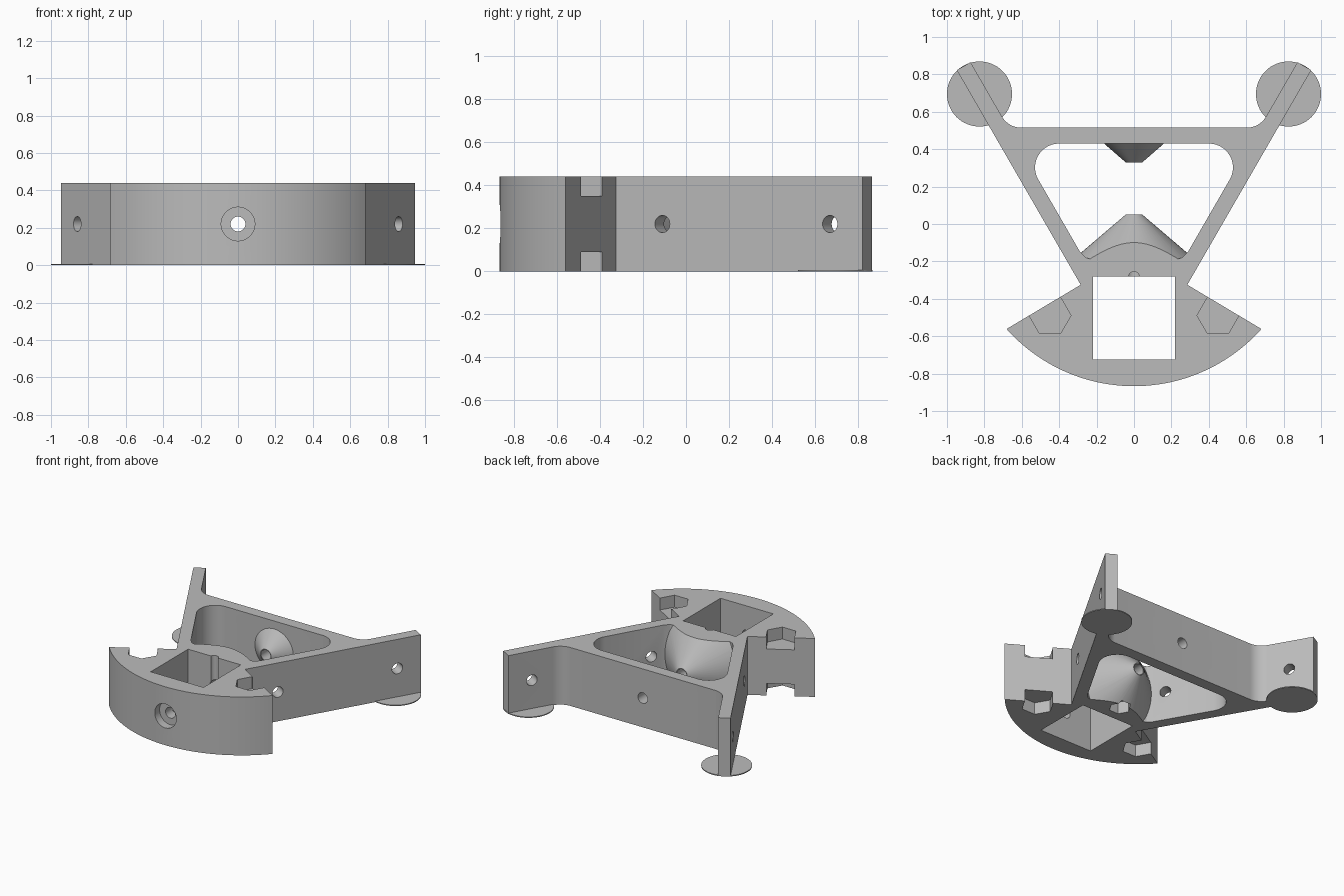
import bpy, bmesh, math
from mathutils import Vector, Matrix

if "Cube" in bpy.data.objects:
    bpy.data.objects.remove(bpy.data.objects["Cube"], do_unlink=True)

HEIGHT = 0.44
MID = HEIGHT / 2
ARM = Vector((0.5, math.sqrt(0.75)))       # direction of the right-hand arm
OUT = Vector((ARM.y, -ARM.x))              # outward normal of that arm
NOTCH = Vector((0.285, -0.325))            # where arm meets sector
WALL = 0.085
INNER = NOTCH - OUT * WALL

grey = bpy.data.materials.new("plain_grey")
grey.use_nodes = True
grey.diffuse_color = (0.5, 0.5, 0.5, 1)
grey.node_tree.nodes["Principled BSDF"].inputs["Base Color"].default_value = (0.5, 0.5, 0.5, 1)


def make_object(name, bm):
    bmesh.ops.recalc_face_normals(bm, faces=bm.faces)
    mesh = bpy.data.meshes.new(name)
    bm.to_mesh(mesh)
    bm.free()
    mesh.materials.append(grey)
    obj = bpy.data.objects.new(name, mesh)
    bpy.context.collection.objects.link(obj)
    return obj


def prism(name, points, z0, z1):
    bm = bmesh.new()
    face = bm.faces.new([bm.verts.new((p[0], p[1], z0)) for p in points])
    ext = bmesh.ops.extrude_face_region(bm, geom=[face])
    top = [v for v in ext["geom"] if isinstance(v, bmesh.types.BMVert)]
    bmesh.ops.translate(bm, verts=top, vec=(0, 0, z1 - z0))
    return make_object(name, bm)


def rod(name, start, end, r1, r2=None, sides=48):
    start, end = Vector(start), Vector(end)
    axis = end - start
    turn = axis.to_track_quat("Z", "Y").to_matrix().to_4x4()
    bm = bmesh.new()
    bmesh.ops.create_cone(bm, cap_ends=True, segments=sides, radius1=r1,
                          radius2=r1 if r2 is None else r2, depth=axis.length,
                          matrix=Matrix.Translation((start + end) / 2) @ turn)
    return make_object(name, bm)


def cut(target, cutter):
    mod = target.modifiers.new("cut", "BOOLEAN")
    mod.operation, mod.solver, mod.object = "DIFFERENCE", "EXACT", cutter
    bpy.context.view_layer.update()
    graph = bpy.context.evaluated_depsgraph_get()
    mesh = bpy.data.meshes.new_from_object(target.evaluated_get(graph))
    target.modifiers.clear()
    target.data = mesh
    bpy.data.objects.remove(cutter, do_unlink=True)


def arc(centre, radius, a0, a1, steps):
    angles = [math.radians(a0 + (a1 - a0) * i / steps) for i in range(steps + 1)]
    return [Vector((centre[0] + radius * math.cos(a), centre[1] + radius * math.sin(a)))
            for a in angles]


def mirrored(half):
    return half + [Vector((-p.x, p.y)) for p in reversed(half) if abs(p.x) > 1e-5]


def hexagon(x, y, radius):
    return arc((x, y), radius, 0, 300, 5)


def on_inner(y):
    return INNER + ARM * ((y - INNER.y) / ARM.y)


# Frame: curved sector, two arms and the cross wall between them
BACK, FRONT_R, FRONT_C = 0.515, 0.912, 0.045
edge = math.degrees(math.atan2(-0.56 - FRONT_C, 0.68))
tip = NOTCH + ARM * 1.325
corner = on_inner(BACK)
bend = 0.12
half = arc((0, FRONT_C), FRONT_R, -90, edge, 24)
half += [NOTCH, tip, tip - OUT * WALL]
half += arc((corner.x - bend * math.tan(math.radians(30)), BACK + bend), bend, -30, -90, 10)
frame = prism("frame", mirrored(half), 0, HEIGHT)

# Rounded triangular opening, leaving a cone on each end wall
inner_back, round_r = 0.43, 0.128
corner = on_inner(inner_back)
centre = (corner.x - round_r * math.sqrt(3), inner_back - round_r)
half = [Vector((0.225, -0.19)), Vector((0.26, -0.178)), on_inner(-0.15)]
half += arc(centre, round_r, -30, 90, 16)
opening = prism("opening", mirrored(half), -0.1, HEIGHT + 0.1)
cut(opening, rod("front_cone", (0, -0.3, MID), (0, 0.05, MID), 0.455, 0.045, 64))
cut(opening, rod("back_cone", (0, 0.45, MID), (0, 0.33, MID), 0.183, 0.045, 64))
cut(frame, opening)

# Square well in the sector
well = [(-0.22, -0.725), (0.22, -0.725), (0.22, -0.28), (-0.22, -0.28)]
cut(frame, prism("well", well, -0.1, HEIGHT + 0.1))

# Bolt hole along the middle, with a counterbore at the front
cut(frame, rod("bolt_hole", (0, -1, MID), (0, 0.7, MID), 0.04, sides=32))
cut(frame, rod("counterbore", (0, -1, MID), (0, -0.805, MID), 0.09))

# Nut pocket underneath and a small groove in the well wall
cut(frame, prism("nut_pocket", hexagon(0, -0.15, 0.075), -0.1, 0.09))
cut(frame, rod("groove", (0, -0.285, MID), (0, -0.285, HEIGHT + 0.1), 0.03, sides=24))

# Hexagonal notches, arm holes and thin round feet on both sides
for side, label in ((1, "left"), (-1, "right")):
    for z0, z1 in ((-0.1, 0.09), (0.35, HEIGHT + 0.1)):
        cut(frame, prism("notch", hexagon(side * 0.449, -0.489, 0.112), z0, z1))
    for y in (-0.11, 0.67):
        p = NOTCH + ARM * ((y - NOTCH.y) / ARM.y)
        a, b = p + OUT * 0.05, p - OUT * (WALL + 0.04)
        cut(frame, rod("arm_hole", (side * a.x, a.y, MID), (side * b.x, b.y, MID), 0.04, sides=32))
    rod(label + "_foot", (side * 0.826, 0.695, 0), (side * 0.826, 0.695, 0.007), 0.174, sides=64)

# Smooth curved walls, crisp edges
for obj in bpy.context.collection.objects:
    if obj.type == "MESH" and (obj.name == "frame" or obj.name.endswith("_foot")):
        bpy.ops.object.select_all(action="DESELECT")
        obj.select_set(True)
        bpy.context.view_layer.objects.active = obj
        bpy.ops.object.shade_smooth_by_angle(angle=math.radians(25))
